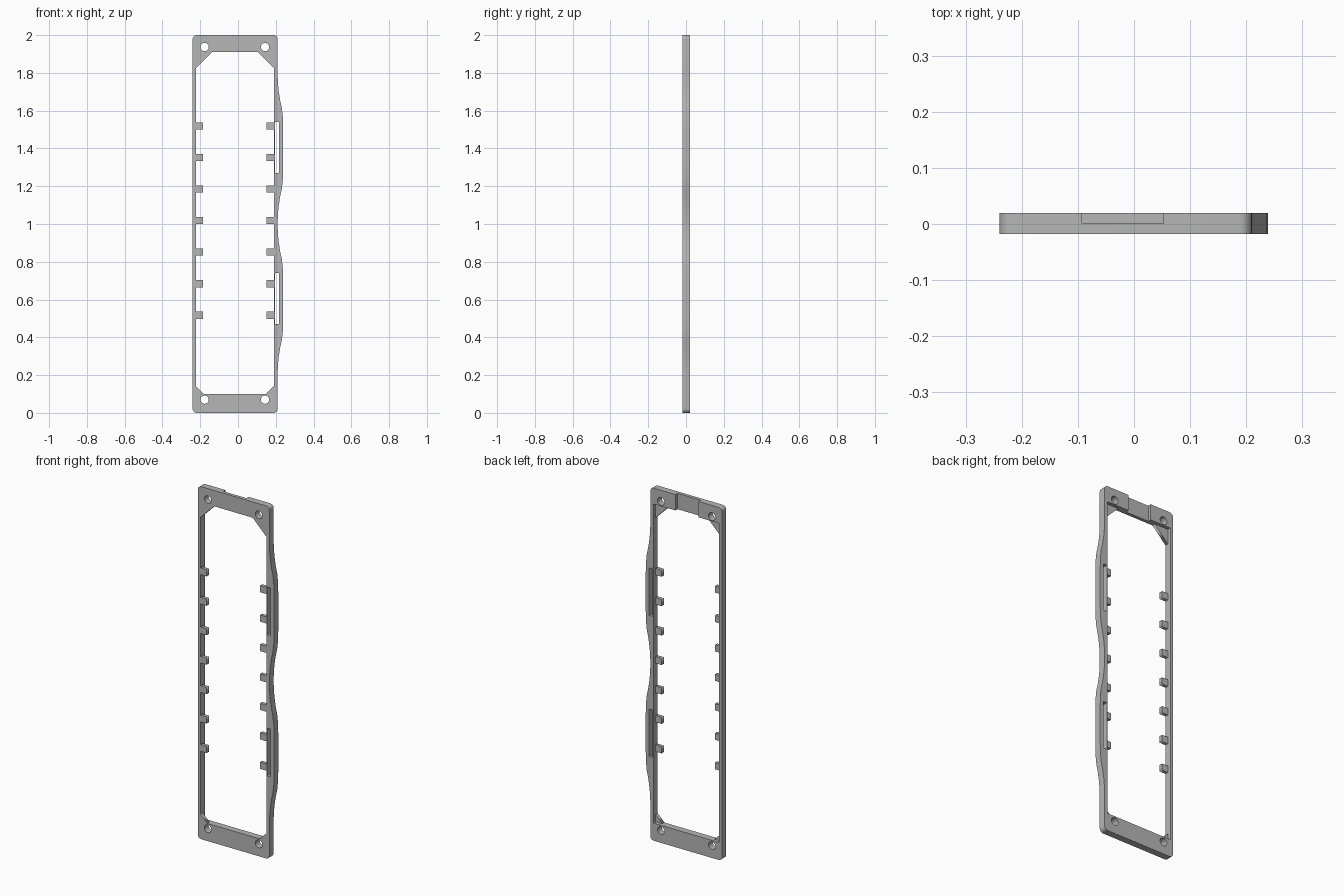
import bpy, math

cube = bpy.data.objects.get("Cube")
if cube:
    bpy.data.objects.remove(cube)

FRONT, MID, BACK = -0.018, 0.001, 0.02
LEFT, RIGHT = -0.24, 0.21            # outer edges of the frame
IN_L, IN_R, IN_B, IN_T = -0.222, 0.19, 0.10, 1.91   # opening

grey = bpy.data.materials.new("plain grey")
grey.use_nodes = True
colour = (0.47, 0.47, 0.47, 1)
grey.diffuse_color = colour
grey.node_tree.nodes["Principled BSDF"].inputs["Base Color"].default_value = colour


def plate(name, loops, y0, y1):
    """Flat plate in the XZ plane; loops after the first are holes."""
    curve = bpy.data.curves.new(name, "CURVE")
    curve.dimensions = "2D"
    curve.fill_mode = "BOTH"
    curve.extrude = (y1 - y0) / 2
    for loop in loops:
        spline = curve.splines.new("POLY")
        spline.points.add(len(loop) - 1)
        for point, (x, z) in zip(spline.points, loop):
            point.co = (x, z, 0, 1)
        spline.use_cyclic_u = True
    ob = bpy.data.objects.new(name, curve)
    bpy.context.collection.objects.link(ob)
    ob.location.y = (y0 + y1) / 2
    ob.rotation_euler.x = math.pi / 2
    bpy.ops.object.select_all(action="DESELECT")
    ob.select_set(True)
    bpy.context.view_layer.objects.active = ob
    bpy.ops.object.convert(target="MESH")
    ob = bpy.context.object
    # weld caps to the sides
    bpy.ops.object.mode_set(mode="EDIT")
    bpy.ops.mesh.select_all(action="SELECT")
    bpy.ops.mesh.remove_doubles(threshold=0.00001)
    bpy.ops.mesh.normals_make_consistent(inside=False)
    bpy.ops.object.mode_set(mode="OBJECT")
    ob.data.materials.clear()
    ob.data.materials.append(grey)
    return ob


def arc(cx, cz, r, start, end, steps):
    angles = [math.radians(start + (end - start) * i / steps) for i in range(steps + 1)]
    return [(cx + r * math.cos(a), cz + r * math.sin(a)) for a in angles]


def rect(x0, x1, z0, z1):
    return [(x0, z0), (x1, z0), (x1, z1), (x0, z1)]


# Outer outline: rounded corners and two gentle bulges on one side
R = 0.022
half_bulge = [(0.39, 0.21), (0.35, 0.211), (0.3, 0.216), (0.25, 0.224),
              (0.215, 0.232), (0.17, 0.237), (0.1, 0.239)]
bulge = [(x, -d) for d, x in half_bulge] + [(x, d) for d, x in reversed(half_bulge)]
outline = arc(LEFT + R, R, R, 180, 270, 6) + arc(RIGHT - R, R, R, 270, 360, 6)
for centre in (0.6, 1.4):
    outline += [(x, centre + d) for x, d in bulge]
outline += arc(RIGHT - R, 2 - R, R, 0, 90, 6) + arc(LEFT + R, 2 - R, R, 90, 180, 6)

# Opening, long side slots and screw holes
loops = [outline, rect(IN_L, IN_R, IN_B, IN_T)]
loops += [rect(0.195, 0.217, c - 0.135, c + 0.135) for c in (0.605, 1.405)]
loops += [arc(x, z, 0.022, 0, 345, 23) for x in (-0.177, 0.143) for z in (0.07, 1.937)]
frame = plate("frame", loops, FRONT, BACK)

# Notch across the back of the top bar
cutter = plate("notch_cutter", [rect(-0.093, 0.053, 1.86, 2.05)], MID, 0.05)
cutter.hide_render = True
cutter.hide_viewport = True
cut = frame.modifiers.new("notch", "BOOLEAN")
cut.operation = "DIFFERENCE"
cut.solver = "EXACT"
cut.object = cutter
bpy.ops.object.select_all(action="DESELECT")
frame.select_set(True)
bpy.context.view_layer.objects.active = frame
bpy.ops.object.modifier_apply(modifier=cut.name)
bpy.data.objects.remove(cutter)
bpy.ops.object.shade_smooth_by_angle(angle=math.radians(25))

# Half-depth corner gussets and retaining tabs
for side, x, inward in (("right", IN_L, 1), ("left", IN_R, -1)):
    for end, z, dz, size in (("top", IN_T, -1, 0.085), ("bottom", IN_B, 1, 0.042)):
        corner = [(x, z), (x + inward * size, z), (x, z + dz * size)]
        plate(f"{end}_{side}_gusset", [corner], FRONT, MID)
    for i in range(7):
        z = 0.517 + i * 0.167
        tab = rect(min(x, x + inward * 0.038), max(x, x + inward * 0.038), z - 0.019, z + 0.019)
        plate(f"{side}_tab_{i + 1}", [tab], FRONT, MID)
